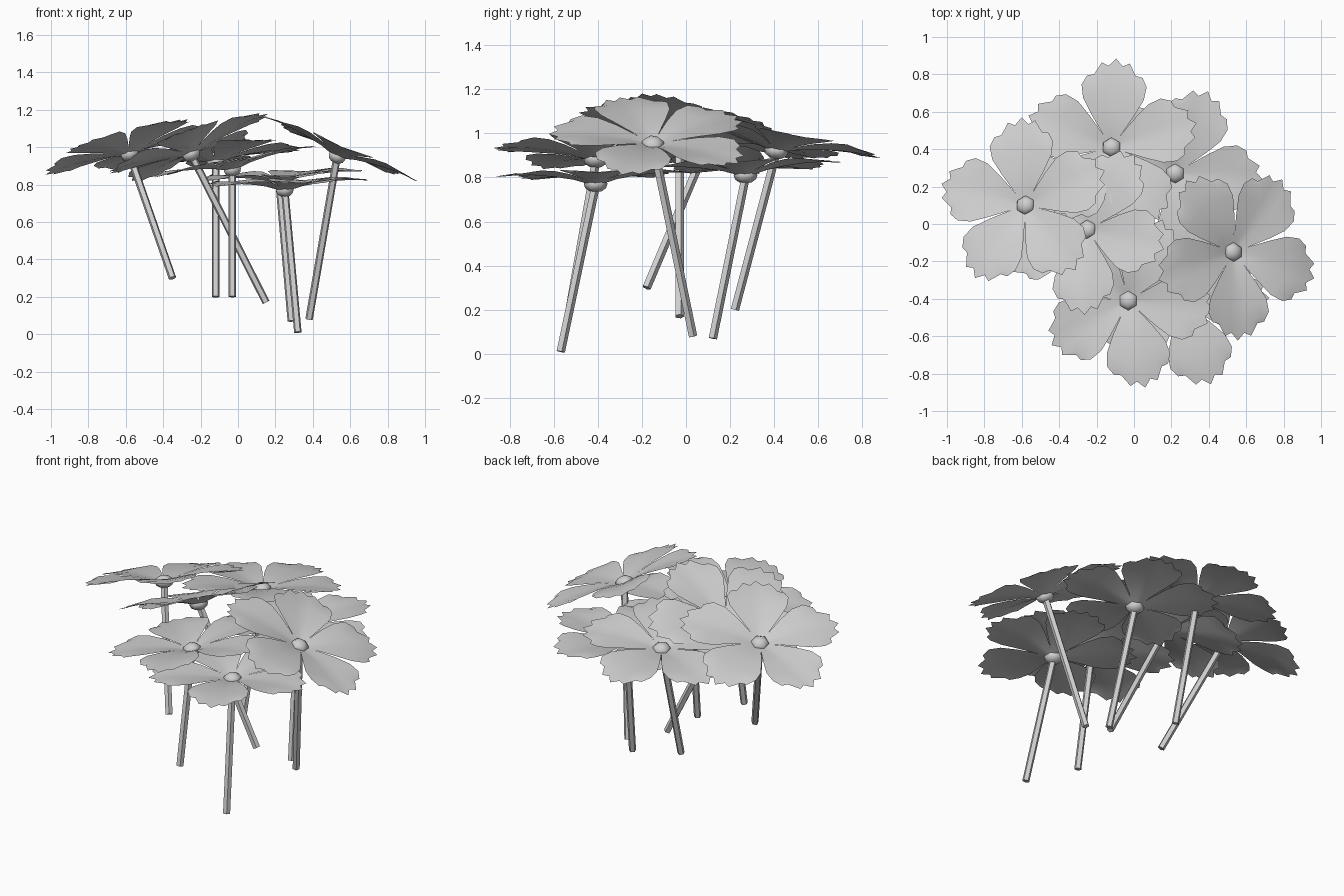
import bpy, bmesh, math
from mathutils import Vector, Matrix

if "Cube" in bpy.data.objects:
    bpy.data.objects.remove(bpy.data.objects["Cube"], do_unlink=True)

# One plain grey for every part
grey = bpy.data.materials.new("light_grey")
grey.use_nodes = True
grey.diffuse_color = (0.62, 0.62, 0.62, 1)
grey.node_tree.nodes["Principled BSDF"].inputs["Base Color"].default_value = (0.62, 0.62, 0.62, 1)


def finish(bm, name, smooth):
    mesh = bpy.data.meshes.new(name)
    bm.to_mesh(mesh)
    bm.free()
    mesh.materials.append(grey)
    for face in mesh.polygons:
        face.use_smooth = smooth
    obj = bpy.data.objects.new(name, mesh)
    bpy.context.collection.objects.link(obj)
    return obj


# Petal rows: distance from hub, half width, height
ROWS = [(0.03, 0.02, 0.0), (0.10, 0.06, 0.02), (0.20, 0.115, 0.035),
        (0.30, 0.163, 0.043), (0.385, 0.175, 0.043)]
COLS = 8


def add_petal(bm, angle):
    turn = Matrix.Rotation(angle, 4, 'Z')
    grid = []
    for r, half, z in ROWS:
        row = []
        for i in range(COLS + 1):
            t = 2 * i / COLS - 1
            back = 0.16 * r * t * t
            fold = 0.012 * abs(t) * r / 0.3
            row.append(bm.verts.new(turn @ Vector((r - back, half * t, z + fold))))
        grid.append(row)
    # jagged tip
    tip = []
    for i in range(COLS + 1):
        t = 2 * i / COLS - 1
        r = 0.475 - 0.10 * t * t - (0.035 if i % 2 else 0)
        tip.append(bm.verts.new(turn @ Vector((r, 0.15 * t, 0.036 + 0.012 * abs(t)))))
    grid.append(tip)
    for low, high in zip(grid, grid[1:]):
        for i in range(COLS):
            bm.faces.new((low[i], high[i], high[i + 1], low[i + 1]))


def make_flower(name, hub, lean, first_angle, foot):
    hub, foot = Vector(hub), Vector(foot)
    normal = Vector((lean[0], lean[1], 1)).normalized()
    tilt = Vector((0, 0, 1)).rotation_difference(normal).to_matrix().to_4x4()
    place = Matrix.Translation(hub) @ tilt

    # five petals
    bm = bmesh.new()
    for k in range(5):
        add_petal(bm, math.radians(first_angle + 72 * k))
    finish(bm, name + "_petals", True).matrix_world = place

    # rounded six-sided centre
    bm = bmesh.new()
    bmesh.ops.create_uvsphere(bm, u_segments=6, v_segments=6, radius=0.054)
    bmesh.ops.scale(bm, vec=(1, 1, 0.7), verts=bm.verts)
    finish(bm, name + "_centre", True).matrix_world = place

    # straight stem
    axis = hub - foot
    bm = bmesh.new()
    bmesh.ops.create_cone(bm, cap_ends=True, segments=5, radius1=0.021,
                          radius2=0.021, depth=axis.length)
    spin = Vector((0, 0, 1)).rotation_difference(axis).to_matrix().to_4x4()
    finish(bm, name + "_stem", False).matrix_world = Matrix.Translation((hub + foot) / 2) @ spin


# name, hub, lean of the bloom, first petal angle, stem foot
make_flower("left_flower", (-0.58, 0.10, 0.96), (-0.27, 0.22), 21, (-0.35, -0.18, 0.30))
make_flower("middle_flower", (-0.25, -0.03, 0.96), (-0.38, 0.22), 56, (0.15, -0.03, 0.17))
make_flower("back_flower", (-0.12, 0.41, 0.92), (-0.10, 0.15), 15, (-0.12, 0.22, 0.20))
make_flower("back_right_flower", (0.22, 0.27, 0.81), (-0.05, -0.03), 68, (0.285, 0.12, 0.07))
make_flower("right_flower", (0.53, -0.15, 0.95), (0.42, 0.04), 55, (0.38, 0.03, 0.08))
make_flower("front_flower", (-0.03, -0.41, 0.88), (-0.19, 0.0), 66, (-0.03, -0.53, 0.20))
make_flower("front_low_flower", (0.25, -0.41, 0.77), (-0.03, -0.02), 2, (0.32, -0.57, 0.01))
